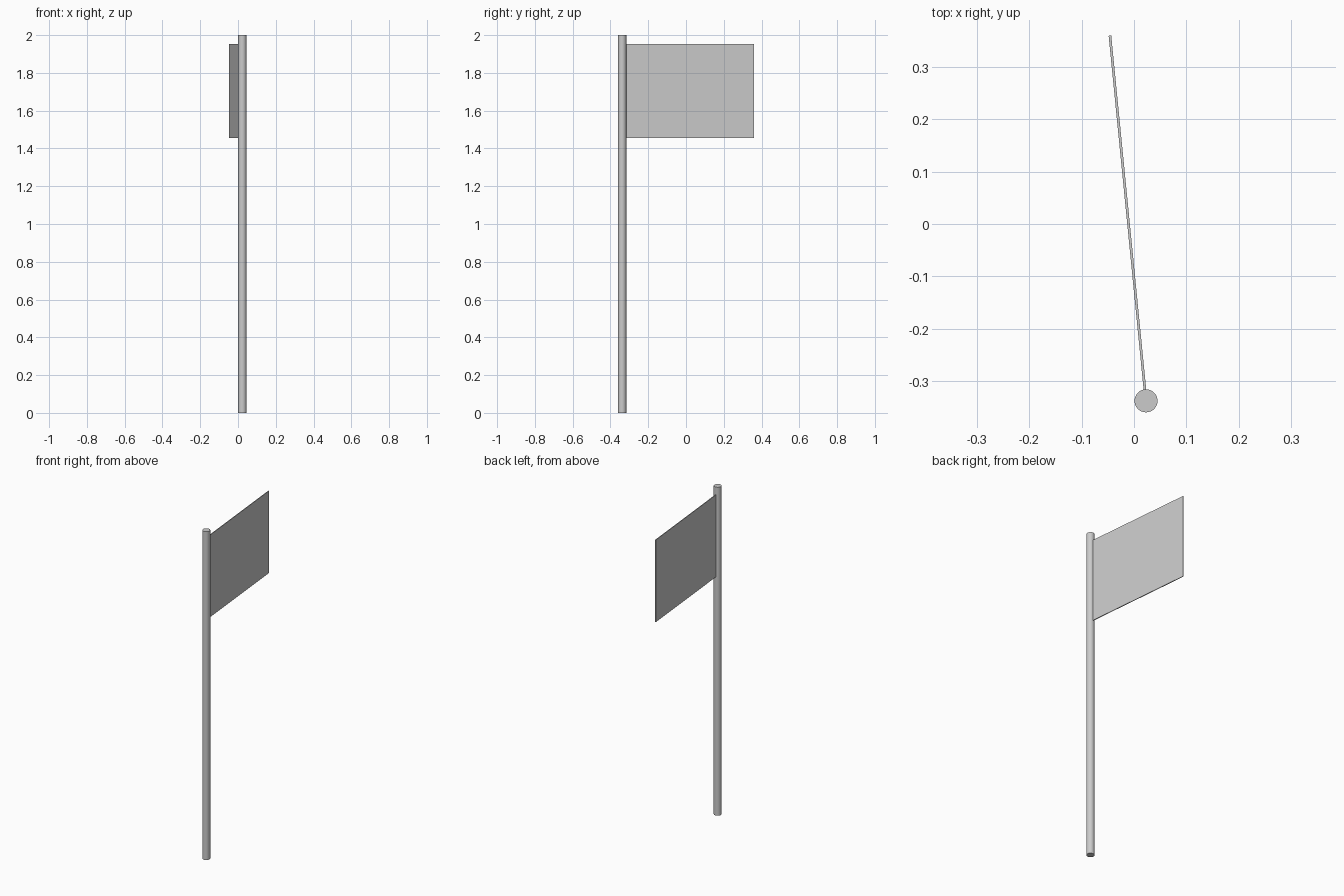
import bpy
from math import atan2, hypot
from mathutils import Matrix

if "Cube" in bpy.data.objects:
    bpy.data.objects.remove(bpy.data.objects["Cube"])

POLE = (0.023, -0.338)      # pole axis in plan
FLY_END = (-0.046, 0.36)    # free edge of the flag in plan
RADIUS = 0.022

# Round pole
bpy.ops.mesh.primitive_cylinder_add(vertices=32, radius=RADIUS, depth=2,
                                    location=(*POLE, 1))
pole = bpy.context.object
pole.name = "pole"
bpy.ops.object.shade_smooth_by_angle()

# Thin flat flag, running out radially from the pole
dx, dy = FLY_END[0] - POLE[0], FLY_END[1] - POLE[1]
reach = hypot(dx, dy)
inner = RADIUS - 0.002      # slight overlap into the pole
mid = (inner + reach) / 2 / reach
bpy.ops.mesh.primitive_cube_add(
    size=1, location=(POLE[0] + dx * mid, POLE[1] + dy * mid, 1.704),
    rotation=(0, 0, atan2(dy, dx)))
flag = bpy.context.object
flag.name = "flag"
flag.data.transform(Matrix.Diagonal((reach - inner, 0.005, 0.5, 1)))
